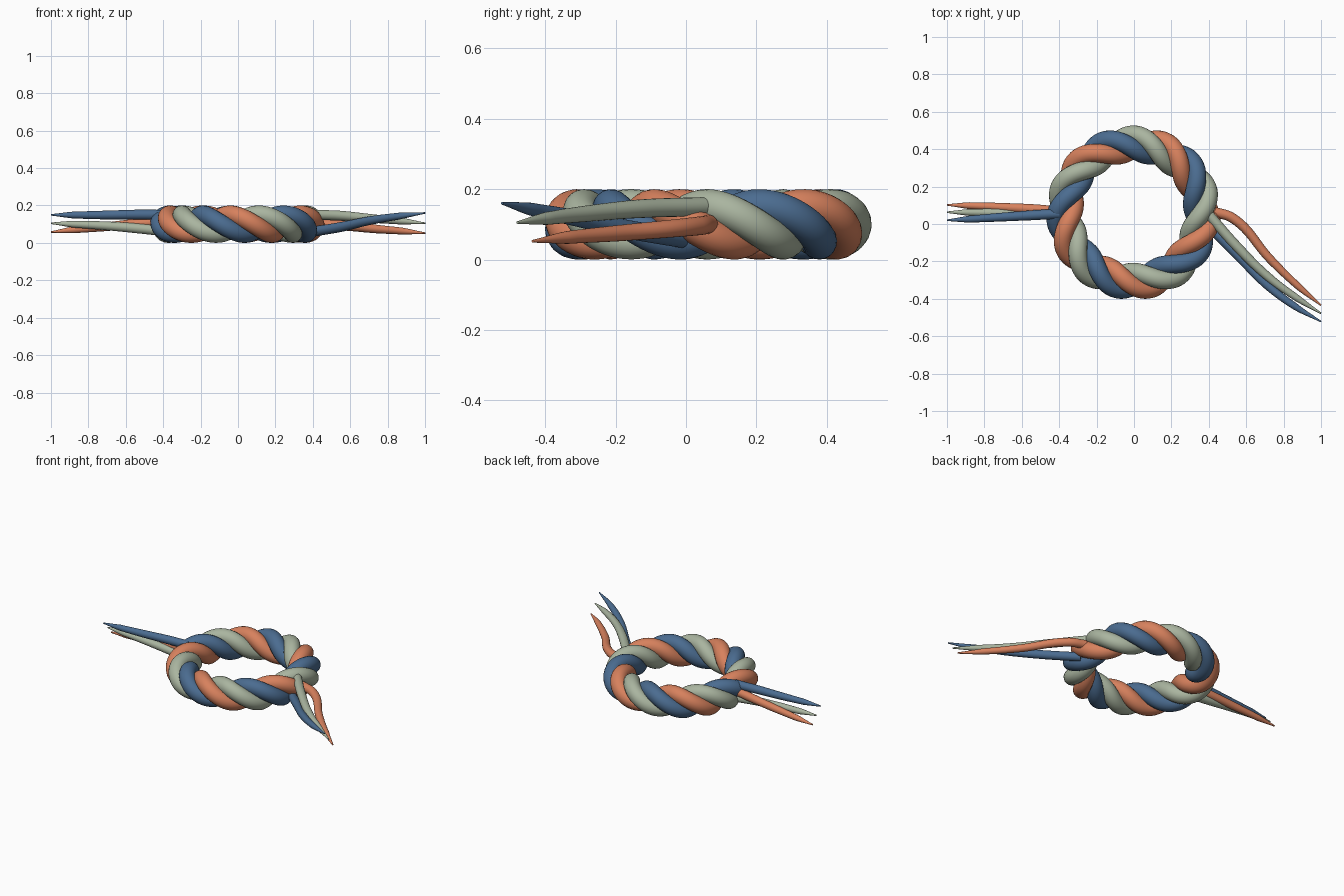
import bpy
from math import cos, sin, pi, radians

if "Cube" in bpy.data.objects:
    bpy.data.objects.remove(bpy.data.objects["Cube"])

CX, CY, CZ = -0.003, 0.06, 0.1      # ring centre
RING, OFFSET, STRAND = 0.367, 0.05, 0.05
TWISTS = 5


def material(name, rgb):
    m = bpy.data.materials.new(name)
    m.diffuse_color = (*rgb, 1)
    m.use_nodes = True
    m.node_tree.nodes["Principled BSDF"].inputs["Base Color"].default_value = m.diffuse_color
    return m


def tube(name, radius, kind, mat):
    cu = bpy.data.curves.new(name, 'CURVE')
    cu.dimensions = '3D'
    cu.bevel_depth = radius
    cu.bevel_resolution = 8
    cu.resolution_u = 12
    cu.use_fill_caps = True
    cu.materials.append(mat)
    ob = bpy.data.objects.new(name, cu)
    bpy.context.collection.objects.link(ob)
    return ob, cu.splines.new(kind)


def finish(ob):
    bpy.ops.object.select_all(action='DESELECT')
    ob.select_set(True)
    bpy.context.view_layer.objects.active = ob
    bpy.ops.object.convert(target='MESH')
    bpy.ops.object.shade_smooth_by_angle(angle=radians(50))


def ring_strand(name, outer_deg, mat):
    # closed helix around the ring, outermost at the given angle
    n = 200
    ob, s = tube(name, STRAND, 'POLY', mat)
    s.points.add(n - 1)
    for i, p in enumerate(s.points):
        u = 2 * pi * i / n
        phi = -TWISTS * (u - radians(outer_deg))
        r = RING + OFFSET * cos(phi)
        p.co = (CX + r * cos(u), CY + r * sin(u), CZ + OFFSET * sin(phi), 1)
    s.use_cyclic_u = True
    finish(ob)


def tail(name, pts, mat):
    # loose end, tapering to a point
    ob, s = tube(name, 0.027, 'BEZIER', mat)
    s.bezier_points.add(len(pts) - 1)
    for i, (p, co) in enumerate(zip(s.bezier_points, pts)):
        p.co = co
        p.handle_left_type = p.handle_right_type = 'AUTO'
        p.radius = (1.0, 0.98, 0.85, 0.68, 0.15)[i]
    finish(ob)


blue = material("blue", (0.07, 0.15, 0.28))
orange = material("orange", (0.68, 0.22, 0.11))
sage = material("sage", (0.40, 0.46, 0.35))

# twisted ring
ring_strand("sage_ring_strand", 90, sage)
ring_strand("orange_ring_strand", 66, orange)
ring_strand("blue_ring_strand", 42, blue)

# right loose ends
tail("orange_right_tail", [(0.43, 0.065, 0.10), (0.53, 0.03, 0.095), (0.73, -0.19, 0.075),
                           (0.88, -0.335, 0.063), (1.0, -0.435, 0.052)], orange)
tail("sage_right_tail", [(0.40, 0.05, 0.15), (0.55, -0.12, 0.145), (0.72, -0.285, 0.13),
                         (0.87, -0.395, 0.117), (1.0, -0.478, 0.105)], sage)
tail("blue_right_tail", [(0.40, -0.01, 0.06), (0.55, -0.16, 0.085), (0.71, -0.325, 0.12),
                         (0.86, -0.44, 0.143), (1.0, -0.522, 0.16)], blue)

# left loose ends
tail("orange_left_tail", [(-0.34, 0.06, 0.12), (-0.52, 0.078, 0.105), (-0.72, 0.09, 0.085),
                          (-0.88, 0.098, 0.07), (-1.0, 0.102, 0.058)], orange)
tail("sage_left_tail", [(-0.37, 0.06, 0.06), (-0.54, 0.058, 0.078), (-0.72, 0.06, 0.092),
                        (-0.88, 0.062, 0.10), (-1.0, 0.063, 0.105)], sage)
tail("blue_left_tail", [(-0.40, 0.055, 0.15), (-0.54, 0.047, 0.151), (-0.72, 0.036, 0.149),
                        (-0.88, 0.026, 0.149), (-1.0, 0.02, 0.15)], blue)
